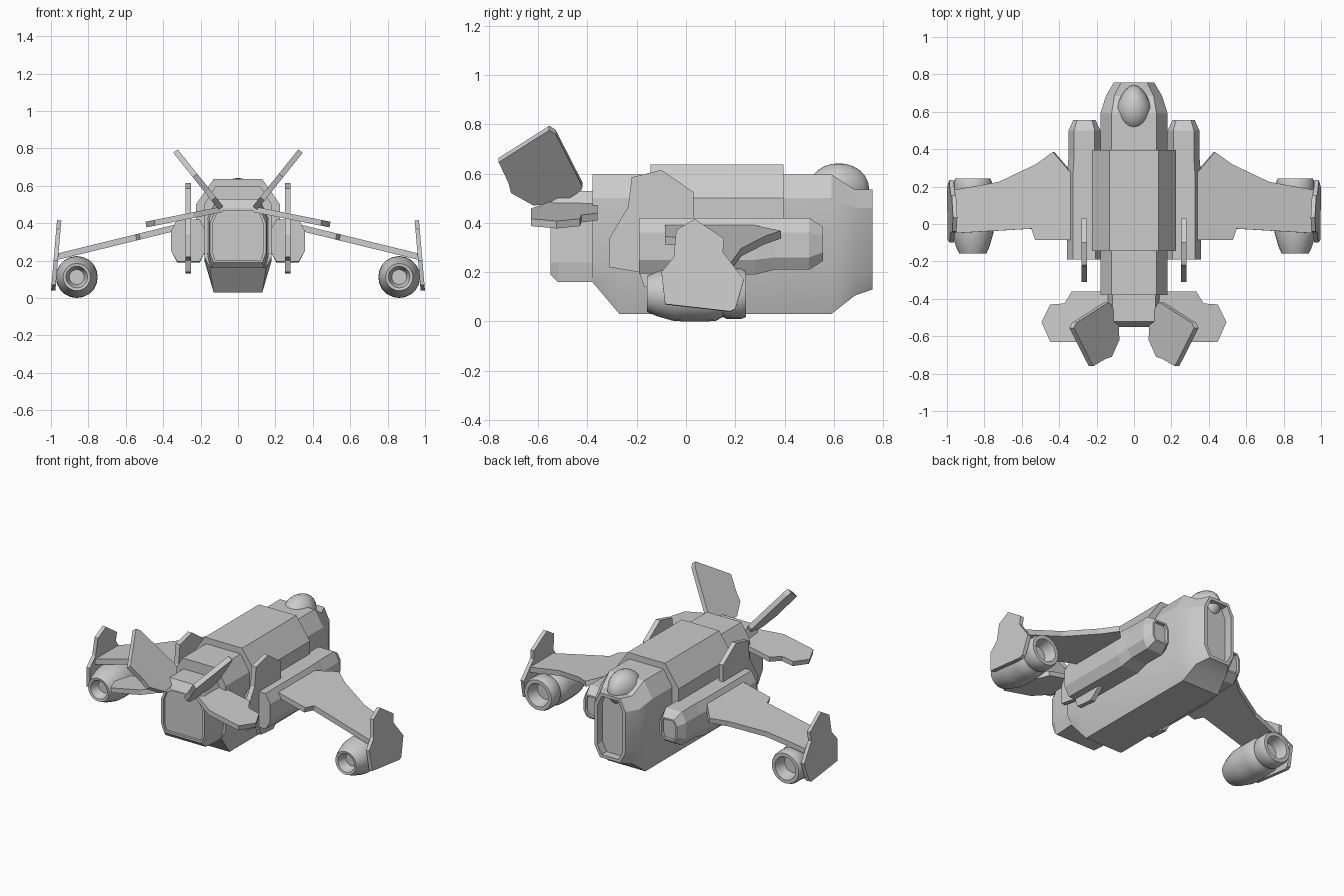
import bpy, bmesh, math
from mathutils import Vector

if "Cube" in bpy.data.objects:
    bpy.data.objects.remove(bpy.data.objects["Cube"])


def finish(name, bm, mirror=False, smooth=None):
    bmesh.ops.recalc_face_normals(bm, faces=bm.faces)
    me = bpy.data.meshes.new(name)
    bm.to_mesh(me)
    bm.free()
    ob = bpy.data.objects.new(name, me)
    bpy.context.collection.objects.link(ob)
    if mirror:
        ob.modifiers.new("Mirror", 'MIRROR')
    if smooth:
        bpy.ops.object.select_all(action='DESELECT')
        ob.select_set(True)
        bpy.context.view_layer.objects.active = ob
        bpy.ops.object.shade_smooth_by_angle(angle=math.radians(smooth))
    return ob


def octagon(cx, top, mid, bot, z0, za, zb, z1):
    """Eight-sided section: half widths at top, middle, bottom and four heights."""
    half = [(bot, z0), (mid, za), (mid, zb), (top, z1)]
    return [(cx + x, z) for x, z in half] + [(cx - x, z) for x, z in reversed(half)]


def loft(name, sections, mirror=False, smooth=None, recess=()):
    """Skin sections along y; recess lists (end, inset, depth) for open ends."""
    bm = bmesh.new()
    rings = [[bm.verts.new((x, y, z)) for x, z in pts] for y, pts in sections]
    n = len(rings[0])
    for a, b in zip(rings, rings[1:]):
        for i in range(n):
            bm.faces.new((a[i], a[(i + 1) % n], b[(i + 1) % n], b[i]))
    ends = [bm.faces.new(rings[0]), bm.faces.new(rings[-1])]
    bmesh.ops.recalc_face_normals(bm, faces=bm.faces)
    for end, inset, depth in recess:
        f = ends[end]
        d = Vector((0, depth if end == 0 else -depth, 0))
        bmesh.ops.inset_region(bm, faces=[f], thickness=inset)
        r = bmesh.ops.extrude_discrete_faces(bm, faces=[f])
        bmesh.ops.translate(bm, verts=r['faces'][0].verts, vec=d)
    return finish(name, bm, mirror, smooth)


def plate(name, pts, place, thick):
    """Mirrored flat panel: place() maps outline points to 3D, thick is the offset."""
    bm = bmesh.new()
    t = Vector(thick)
    lo = [bm.verts.new(Vector(place(a, b)) - t / 2) for a, b in pts]
    hi = [bm.verts.new(Vector(place(a, b)) + t / 2) for a, b in pts]
    n = len(pts)
    bm.faces.new(lo)
    bm.faces.new(hi)
    for i in range(n):
        j = (i + 1) % n
        bm.faces.new((lo[i], lo[j], hi[j], hi[i]))
    return finish(name, bm, mirror=True)


# Main hull with recessed nose opening
loft("hull", [
    (-0.38, octagon(0, .12, .18, .15, .16, .22, .50, .597)),
    (-0.27, octagon(0, .12, .18, .13, .03, .20, .50, .597)),
    (0.59, octagon(0, .12, .18, .13, .03, .20, .50, .597)),
    (0.685, octagon(0, .105, .15, .11, .105, .20, .46, .535)),
    (0.757, octagon(0, .07, .108, .07, .13, .20, .46, .535)),
], smooth=25, recess=[(1, .022, .05)])

# Rear engine block with recessed exhaust
loft("rear_block", [
    (-0.55, octagon(0, .115, .15, .13, .19, .24, .40, .48)),
    (-0.52, octagon(0, .115, .155, .14, .16, .24, .42, .53)),
    (-0.36, octagon(0, .115, .165, .15, .16, .24, .42, .53)),
], recess=[(0, .015, .015)])

# Dorsal saddle wrapping the hull
loft("saddle", [
    (-0.145, octagon(0, .13, .225, .19, .25, .32, .50, .636)),
    (0.395, octagon(0, .13, .225, .19, .25, .32, .50, .636)),
])

# Canopy bubble
bm = bmesh.new()
bmesh.ops.create_uvsphere(bm, u_segments=20, v_segments=12, radius=1)
for v in bm.verts:
    k = 1.0 if v.co.y < 0 else 1 - 0.25 * v.co.y
    v.co = Vector((v.co.x * .093 * k, .62 + v.co.y * .123, .54 + v.co.z * .102))
finish("canopy", bm, smooth=40)

# Side pods
loft("side_pod", [
    (-0.19, octagon(.265, .06, .092, .06, .195, .25, .36, .42)),
    (0.28, octagon(.265, .06, .092, .06, .19, .25, .36, .42)),
    (0.36, octagon(.265, .055, .085, .055, .21, .26, .36, .42)),
    (0.50, octagon(.265, .055, .085, .055, .21, .26, .36, .42)),
    (0.555, octagon(.265, .04, .06, .04, .245, .28, .35, .385)),
], mirror=True, recess=[(1, .012, .02)])

# Upright plates beside the saddle
plate("side_plate",
      [(-.31, .22), (-.31, .34), (-.235, .465), (-.22, .585), (-.10, .615),
       (.03, .525), (.03, .20), (-.05, .13), (-.17, .14), (-.19, .20)],
      lambda y, z: (.265, y, z), (.03, 0, 0))

# Drooping wings
plate("wing",
      [(.25, .24), (.34, .28), (.43, .385), (.52, .32), (.72, .225), (.97, .18),
       (.97, -.05), (.545, -.025), (.525, -.085), (.25, -.085)],
      lambda x, y: (x, y, .352 - .245 * (x - .43)), (.008, 0, .032))

# Wing tip fins
plate("tip_fin",
      [(.035, .415), (-.04, .37), (-.05, .26), (-.10, .20), (-.085, .07),
       (.18, .04), (.20, .05), (.235, .17), (.15, .28), (.155, .335)],
      lambda y, z: (.988 - .085 * (z - .04), y, z), (.023, 0, .002))

# V tail fins
plate("tail_fin",
      [(-.76, .655), (-.555, .785), (-.53, .77), (-.42, .555), (-.425, .54),
       (-.51, .485), (-.62, .48), (-.71, .53), (-.72, .57)],
      lambda y, z: (.09 + .8 * (z - .48), y, z), (.024, 0, -.018))

# Horizontal stabilisers
plate("stabiliser",
      [(.08, -.36), (.33, -.36), (.37, -.425), (.445, -.43), (.492, -.525),
       (.445, -.63), (.24, -.63), (.08, -.54)],
      lambda x, y: (x, y, .473 - .20 * (x - .09)), (.005, 0, .03))

# Engine nacelles: revolved profile with open front and rear
profile = [(.0, -.10), (.04, -.10), (.058, -.155), (.073, -.158), (.09, -.12),
           (.11, -.05), (.112, .0), (.112, .08), (.11, .12), (.094, .15),
           (.102, .165), (.102, .225), (.094, .243), (.072, .243), (.055, .17), (.0, .17)]
bm = bmesh.new()
verts = [bm.verts.new((.862 + r, y, .112)) for r, y in profile]
edges = [bm.edges.new(p) for p in zip(verts, verts[1:])]
bmesh.ops.spin(bm, geom=verts + edges, cent=(.862, 0, .112), axis=(0, 1, 0),
               angle=2 * math.pi, steps=20, use_merge=True)
bmesh.ops.remove_doubles(bm, verts=bm.verts, dist=.0005)
finish("engine_nacelle", bm, mirror=True, smooth=30)
